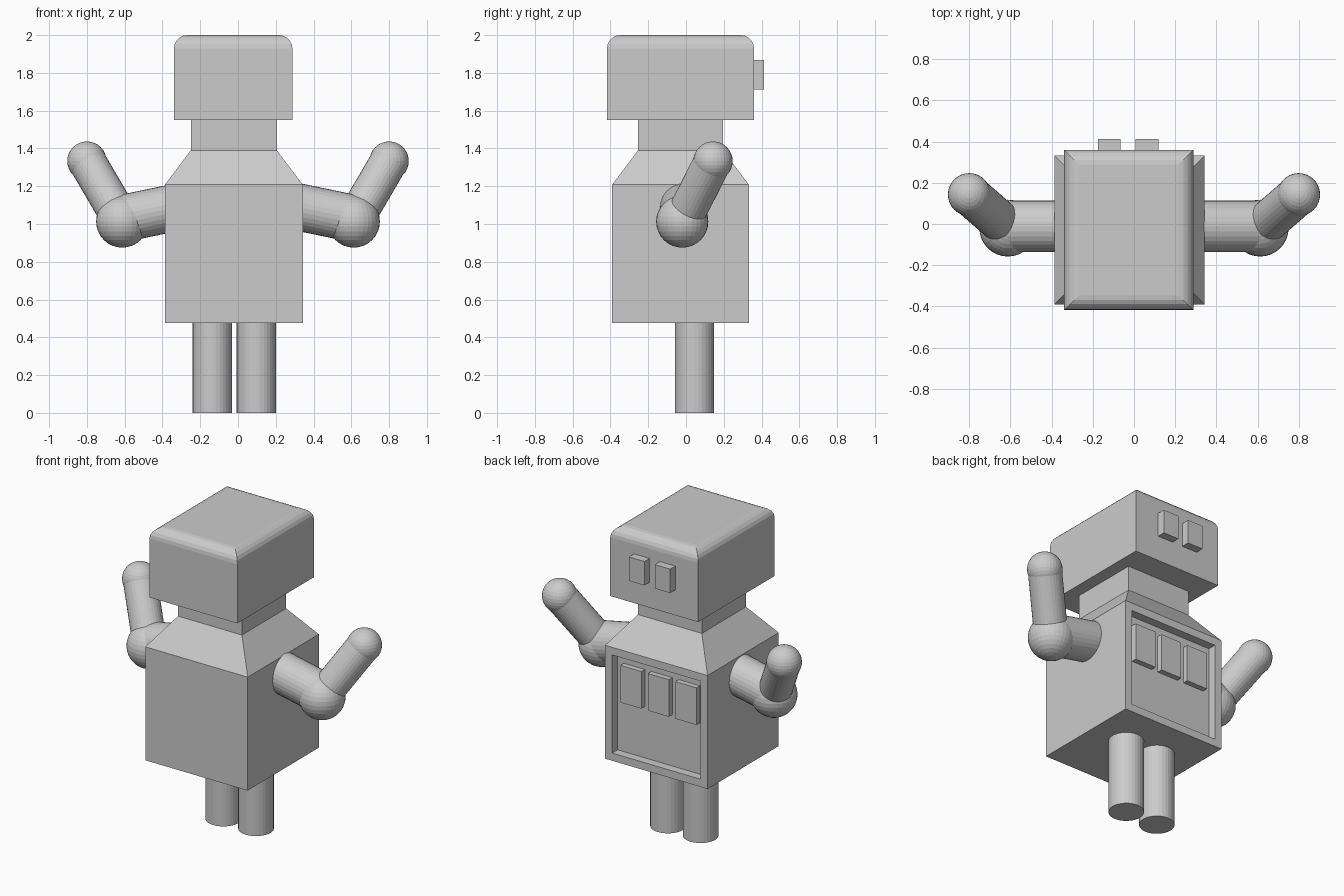
import bpy, bmesh
from mathutils import Vector

if "Cube" in bpy.data.objects:
    bpy.data.objects.remove(bpy.data.objects["Cube"])

grey = bpy.data.materials.new("plain grey")
grey.diffuse_color = (0.6, 0.6, 0.6, 1)
grey.use_nodes = True
grey.node_tree.nodes["Principled BSDF"].inputs["Base Color"].default_value = grey.diffuse_color


def finish(bm, name):
    bmesh.ops.recalc_face_normals(bm, faces=bm.faces)
    mesh = bpy.data.meshes.new(name)
    bm.to_mesh(mesh)
    bm.free()
    mesh.materials.append(grey)
    obj = bpy.data.objects.new(name, mesh)
    bpy.context.collection.objects.link(obj)
    return obj


def box_bm(lo, hi):
    lo, hi = Vector(lo), Vector(hi)
    bm = bmesh.new()
    bmesh.ops.create_cube(bm, size=1)
    bmesh.ops.scale(bm, vec=hi - lo, verts=bm.verts)
    bmesh.ops.translate(bm, vec=(lo + hi) / 2, verts=bm.verts)
    return bm


def box(name, lo, hi):
    return finish(box_bm(lo, hi), name)


def rod(name, a, b, r):
    a, b = Vector(a), Vector(b)
    bm = bmesh.new()
    bmesh.ops.create_cone(bm, cap_ends=True, segments=32, radius1=r, radius2=r,
                          depth=(b - a).length)
    bmesh.ops.rotate(bm, matrix=(b - a).to_track_quat('Z', 'Y').to_matrix(), verts=bm.verts)
    bmesh.ops.translate(bm, vec=(a + b) / 2, verts=bm.verts)
    return finish(bm, name)


def ball(name, c, r):
    bm = bmesh.new()
    bmesh.ops.create_uvsphere(bm, u_segments=32, v_segments=16, radius=r)
    bmesh.ops.translate(bm, vec=c, verts=bm.verts)
    return finish(bm, name)


# head with rounded top edges
bm = box_bm((-0.339, -0.418, 1.55), (0.288, 0.36, 2.0))
top = [e for e in bm.edges if all(v.co.z > 1.9 for v in e.verts)]
bmesh.ops.bevel(bm, geom=top, offset=0.07, segments=5, profile=0.5, affect='EDGES')
finish(bm, "head")

# eyes on the face
for i, x in enumerate((-0.121, 0.063)):
    box(f"eye_{i}", (x - 0.055, 0.35, 1.713), (x + 0.055, 0.412, 1.867))

# torso: box, sloped shoulders and neck extruded from the top, recessed panel
bm = box_bm((-0.387, -0.391, 0.477), (0.343, 0.333, 1.208))
roof = max(bm.faces, key=lambda f: f.calc_center_median().z)
bmesh.ops.inset_individual(bm, faces=[roof], thickness=0.194, depth=0)
for v in roof.verts:
    v.co.z = 1.39
neck = bmesh.ops.extrude_discrete_faces(bm, faces=[roof])["faces"][0]
for v in neck.verts:
    v.co.z = 1.552
bm.normal_update()
panel = max(bm.faces, key=lambda f: f.calc_center_median().y)
bmesh.ops.inset_individual(bm, faces=[panel], thickness=0.07, depth=0)
recess = bmesh.ops.extrude_discrete_faces(bm, faces=[panel])["faces"][0]
for v in recess.verts:
    v.co.y -= 0.055
finish(bm, "torso")

# blocks inside the recessed panel
for i in range(3):
    x = -0.022 + (i - 1) * 0.196
    box(f"panel_block_{i}", (x - 0.075, 0.27, 0.857), (x + 0.075, 0.313, 1.096))

# legs
for i, x in enumerate((-0.136, 0.097)):
    rod(f"leg_{i}", (x, 0.045, 0), (x, 0.045, 0.49), 0.104)

# bent arms, mirrored
for side, s in (("right", 1), ("left", -1)):
    elbow = (s * 0.613, -0.02, 1.013)
    hand = (s * 0.8, 0.143, 1.333)
    rod(f"{side}_upper_arm", (s * 0.3, -0.012, 1.094), (s * 0.622, -0.012, 1.027), 0.125)
    ball(f"{side}_elbow", elbow, 0.138)
    rod(f"{side}_forearm", elbow, hand, 0.1)
    ball(f"{side}_hand", hand, 0.104)
